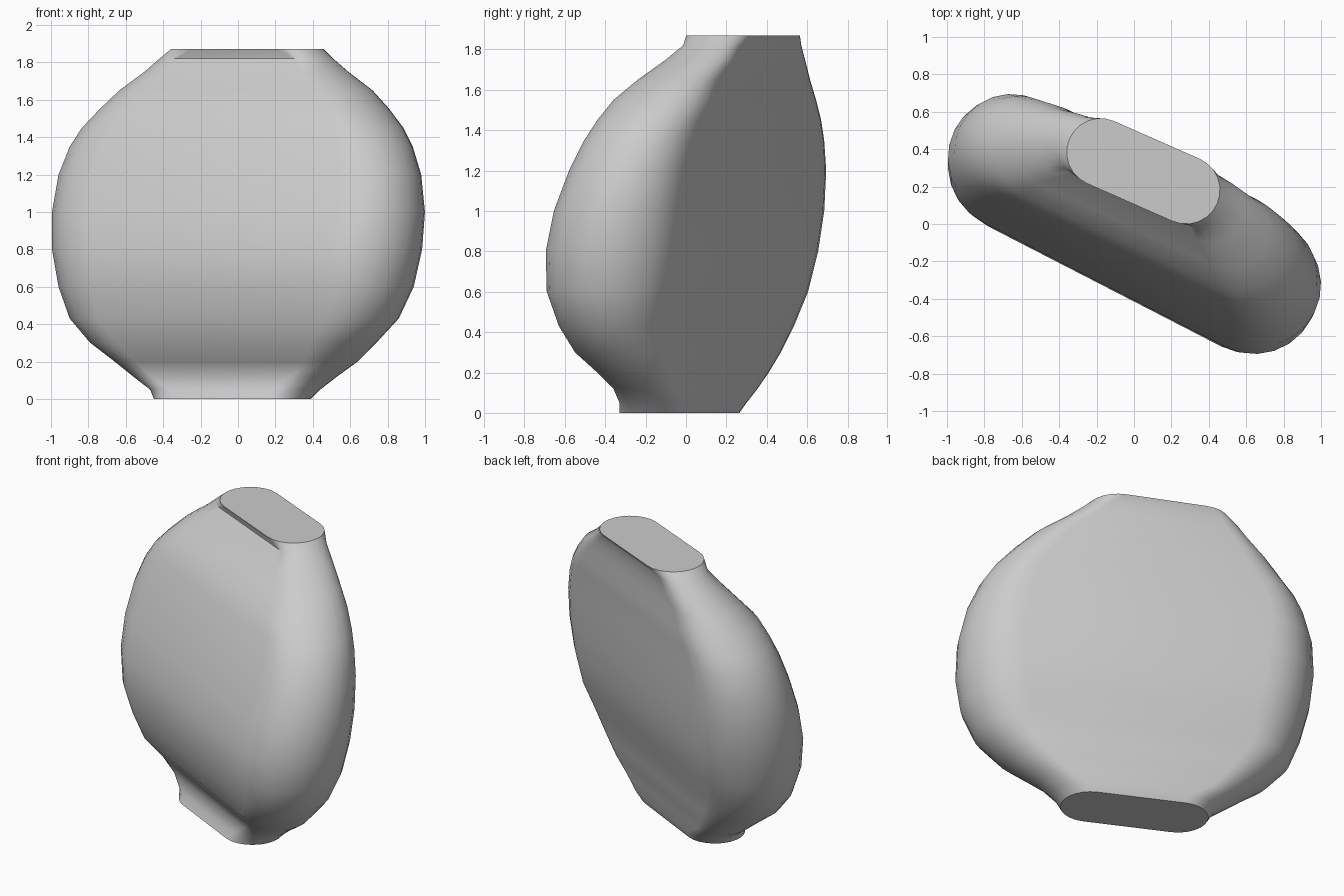
import bpy
import bmesh
from math import radians, sin, cos, pi

if "Cube" in bpy.data.objects:
    bpy.data.objects.remove(bpy.data.objects["Cube"], do_unlink=True)

ARC_STEPS = 12

# Body profile: height, then left/right limits in x and front/back limits in y
PROFILE = [
    (0, -.45, .39, -.33, .265),
    (.05, -.47, .44, -.33, .3),
    (.12, -.56, .53, -.36, .355),
    (.2, -.66, .64, -.44, .41),
    (.3, -.79, .74, -.55, .47),
    (.43, -.9, .86, -.63, .535),
    (.6, -.96, .94, -.69, .605),
    (.8, -.995, .985, -.695, .655),
    (1, -.995, 1, -.655, .685),
    (1.2, -.96, .98, -.58, .695),
    (1.35, -.9, .935, -.505, .685),
    (1.45, -.835, .885, -.44, .67),
    (1.55, -.74, .81, -.36, .645),
    (1.65, -.635, .72, -.24, .615),
    (1.75, -.5, .59, -.1, .59),
    (1.82, -.42, .51, -.015, .572),
    (1.87, -.36, .46, 0, .565),
]


def make_material(name, color):
    mat = bpy.data.materials.new(name)
    mat.use_nodes = True
    mat.diffuse_color = color
    mat.node_tree.nodes["Principled BSDF"].inputs["Base Color"].default_value = color
    return mat


def stadium_ring(bm, z, left, right, front, back):
    """Turned round-ended slot that just touches the four given limits."""
    turn = -radians(26.2 + 3.2 * z - 2.4 * z * z)
    center_x, center_y = (left + right) / 2, (front + back) / 2
    half_x, half_y = (right - left) / 2, (back - front) / 2
    reach = (half_x - half_y) / (cos(turn) + sin(turn))
    radius = half_x - reach * cos(turn)
    ring = []
    for side in (1, -1):
        end_x = center_x + side * reach * cos(turn)
        end_y = center_y + side * reach * sin(turn)
        start = turn - side * pi / 2 if side == 1 else turn + pi / 2
        for step in range(ARC_STEPS + 1):
            angle = start + pi * step / ARC_STEPS
            ring.append(bm.verts.new((end_x + radius * cos(angle),
                                      end_y + radius * sin(angle), z)))
    return ring


# Flattened leaning body, lofted through the slot-shaped rings
bm = bmesh.new()
rings = [stadium_ring(bm, *row) for row in PROFILE]
for lower, upper in zip(rings, rings[1:]):
    count = len(lower)
    for i in range(count):
        j = (i + 1) % count
        bm.faces.new((lower[i], lower[j], upper[j], upper[i]))

# Flat end caps
bm.faces.new(rings[-1])
bm.faces.new(reversed(rings[0]))
bmesh.ops.recalc_face_normals(bm, faces=bm.faces)

mesh = bpy.data.meshes.new("flask_body")
bm.to_mesh(mesh)
bm.free()
body = bpy.data.objects.new("flask_body", mesh)
bpy.context.collection.objects.link(body)
mesh.materials.append(make_material("light_grey", (.6, .6, .6, 1)))

# Smooth shell with crisp cap edges
bpy.ops.object.select_all(action="DESELECT")
body.select_set(True)
bpy.context.view_layer.objects.active = body
bpy.ops.object.shade_smooth_by_angle(angle=radians(35))
